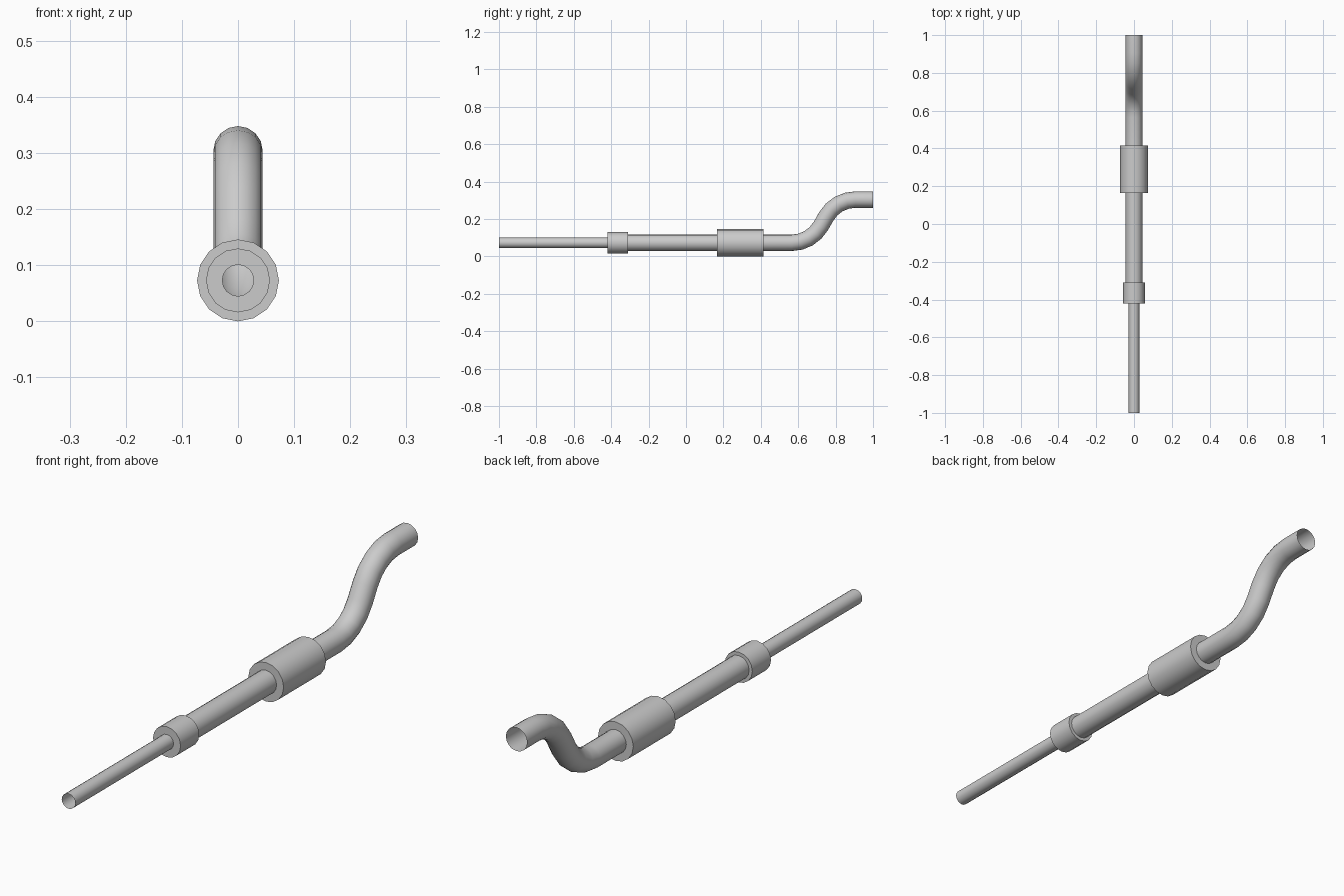
import bpy, bmesh, math

if "Cube" in bpy.data.objects:
    bpy.data.objects.remove(bpy.data.objects["Cube"])

SIDES = 16
AXIS_Z = 0.073

def tube(name, stations):
    """Open skin through rings given as (y, z, radius, tilt)."""
    bm = bmesh.new()
    rings = []
    for y, z, r, tilt in stations:
        ring = []
        for i in range(SIDES):
            a = math.tau * i / SIDES
            u = r * math.cos(a)
            ring.append(bm.verts.new((r * math.sin(a), y - u * math.sin(tilt), z + u * math.cos(tilt))))
        rings.append(ring)
    for a, b in zip(rings, rings[1:]):
        for i in range(SIDES):
            j = (i + 1) % SIDES
            bm.faces.new((a[i], a[j], b[j], b[i]))
    bmesh.ops.recalc_face_normals(bm, faces=bm.faces)
    mesh = bpy.data.meshes.new(name)
    bm.to_mesh(mesh)
    bm.free()
    ob = bpy.data.objects.new(name, mesh)
    bpy.context.collection.objects.link(ob)
    bpy.ops.object.select_all(action='DESELECT')
    ob.select_set(True)
    bpy.context.view_layer.objects.active = ob
    bpy.ops.object.shade_smooth_by_angle(angle=math.radians(35))
    return ob

def straight(name, *profile):
    return tube(name, [(y, AXIS_Z, r, 0) for y, r in profile])

THIN, PIPE, COLLAR, CAN = 0.028, 0.044, 0.057, 0.073

# Straight run, front to back
straight("front_pipe", (-1, THIN), (-0.42, THIN))
straight("collar", (-0.42, THIN), (-0.42, COLLAR), (-0.31, COLLAR), (-0.31, PIPE))
straight("middle_pipe", (-0.31, PIPE), (0.165, PIPE))
straight("muffler", (0.165, PIPE), (0.165, CAN), (0.415, CAN), (0.415, PIPE))

# Tail pipe: two opposite bends joined by a short slope
R, BEND, SLOPE, STEPS = 0.18, math.radians(60), 0.058, 4
START, END_Z = 0.565, 0.304
path = [(0.415, AXIS_Z, PIPE, 0)]
for k in range(STEPS + 1):
    t = BEND * k / STEPS
    path.append((START + R * math.sin(t), AXIS_Z + R * (1 - math.cos(t)), PIPE, t))
end_y = START + 2 * R * math.sin(BEND) + SLOPE * math.cos(BEND)
for k in range(STEPS, -1, -1):
    t = BEND * k / STEPS
    path.append((end_y - R * math.sin(t), END_Z - R * (1 - math.cos(t)), PIPE, t))
path.append((1, END_Z, PIPE, 0))
tube("tail_pipe", path)
